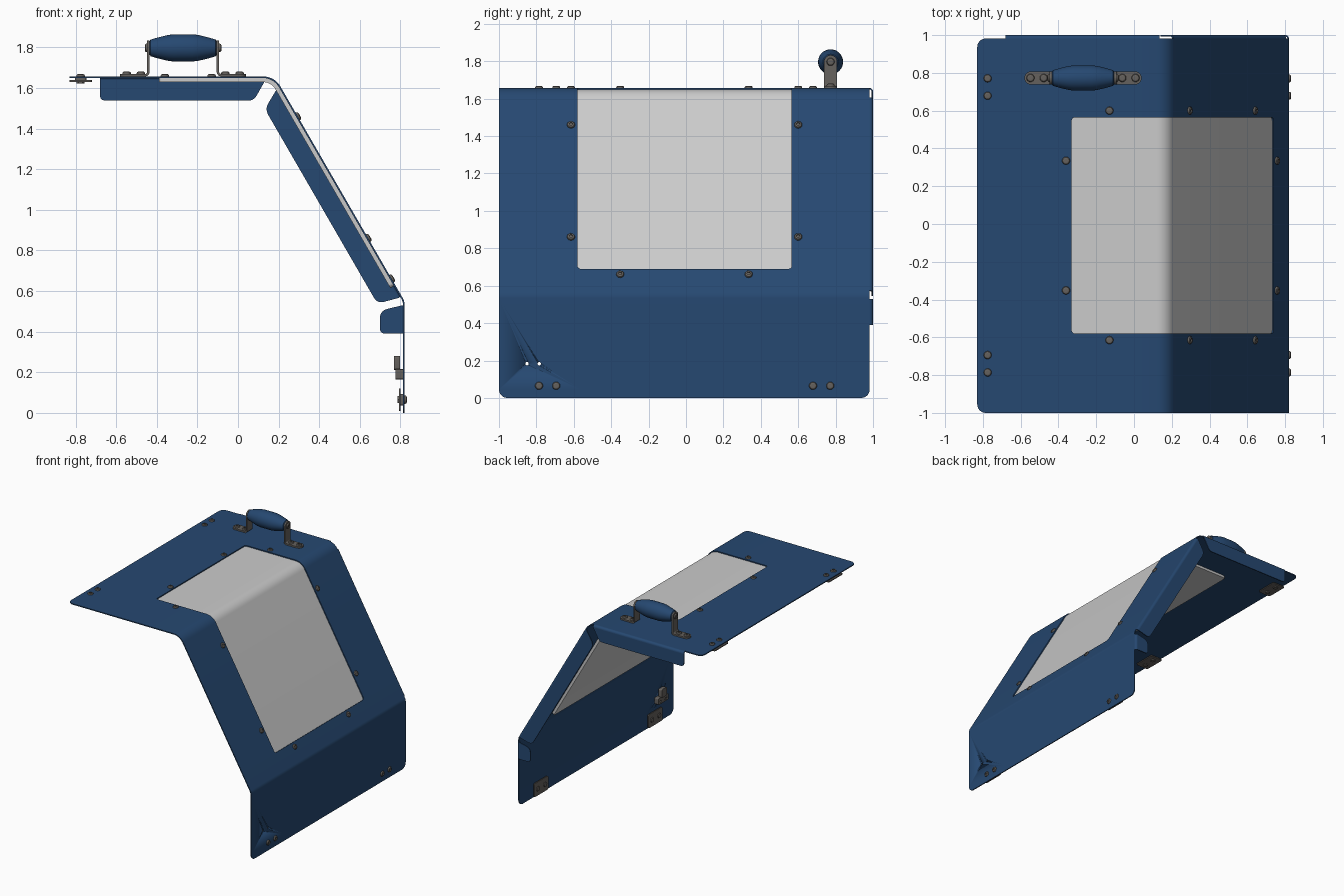
import bpy, bmesh
from math import sin, cos, pi, sqrt, tan, radians
from mathutils import Vector, Matrix

if "Cube" in bpy.data.objects:
    bpy.data.objects.remove(bpy.data.objects["Cube"])

def material(name, col):
    m = bpy.data.materials.new(name)
    m.diffuse_color = col
    m.use_nodes = True
    m.node_tree.nodes["Principled BSDF"].inputs["Base Color"].default_value = m.diffuse_color
    return m

BLUE = material("blue_paint", (0.019, 0.065, 0.165, 1))
METAL = material("dark_steel", (0.13, 0.12, 0.11, 1))
PANE = material("clear_pane", (0.75, 0.75, 0.75, 0.8))

def finish(bm, name, mat):
    bmesh.ops.remove_doubles(bm, verts=bm.verts, dist=1e-5)
    bmesh.ops.recalc_face_normals(bm, faces=bm.faces)
    me = bpy.data.meshes.new(name)
    bm.to_mesh(me)
    bm.free()
    ob = bpy.data.objects.new(name, me)
    bpy.context.collection.objects.link(ob)
    me.materials.append(mat)
    bpy.ops.object.select_all(action='DESELECT')
    ob.select_set(True)
    bpy.context.view_layer.objects.active = ob
    bpy.ops.object.shade_smooth_by_angle(angle=radians(32))
    return ob

def prism(bm, ring0, ring1):
    a, b = [[bm.verts.new(p) for p in r] for r in (ring0, ring1)]
    bm.faces.new(a)
    bm.faces.new(b[::-1])
    for i in range(len(a)):
        j = (i + 1) % len(a)
        bm.faces.new((a[i], a[j], b[j], b[i]))

def rounded(pts, radii, n=5):
    out = []
    for i, (p, r) in enumerate(zip(pts, radii)):
        p, q, s = Vector(p), Vector(pts[i - 1]), Vector(pts[(i + 1) % len(pts)])
        if r == 0:
            out.append(tuple(p))
            continue
        a, b = p + (q - p).normalized() * r, p + (s - p).normalized() * r
        for k in range(n + 1):
            t = k / n
            out.append(tuple(a * (1 - t) ** 2 + p * 2 * t * (1 - t) + b * t * t))
    return out

# Bent path in x-z: maps arc length, y and depth to a point
def bent_path(pts, radii, n=8):
    P = [Vector(p) for p in pts]
    pieces, stations, s, cur = [], [0], 0, P[0]
    for i in range(1, len(P)):
        t = (P[i] - P[i - 1]).normalized()
        last = i == len(P) - 1
        if not last:
            ang = t.angle((P[i + 1] - P[i]).normalized())
            cut = radii[i - 1] * tan(ang / 2)
        end = P[i] if last else P[i] - t * cut
        L = (end - cur).length
        pieces.append((s, s + L, cur.copy(), t, 0))
        s += L
        stations.append(s)
        if not last:
            r = radii[i - 1]
            pieces.append((s, s + r * ang, end.copy(), t, r))
            stations += [s + r * ang * k / n for k in range(1, n + 1)]
            s += r * ang
            cur = P[i] + (P[i + 1] - P[i]).normalized() * cut
    def f(s, y, d):
        for a, b, p, t, r in pieces:
            if s <= b + 1e-7:
                break
        nrm = Vector((t.y, -t.x))
        if r == 0:
            q = p + t * (s - a) + nrm * d
        else:
            w = (s - a) / r
            q = p + nrm * r + (t * sin(w) - nrm * cos(w)) * (r - d)
        return Vector((q.x, y, q.y))
    return f, stations, s

# Rounded plate following a path, with optional rounded opening (s0, s1, y0, y1, r)
def bent_plate(name, path, s0, s1, y0, y1, r, d0, d1, mat, hole=None, xf=None):
    f, st, _ = path
    def corners(a, b, r):
        e = [r * (1 - cos(pi / 2 * k / 6)) for k in range(7)]
        return [a + v for v in e] + [b - v for v in e]
    def inset(s, a, b, r):
        e = max(0, min(s - a, b - s))
        return 0 if e >= r else r - sqrt(max(0, r * r - (r - e) ** 2))
    S = [s for s in st if s0 < s < s1] + corners(s0, s1, r)
    if hole:
        S += corners(hole[0], hole[1], hole[4])
    S = sorted(set(round(s, 6) for s in S))
    bm = bmesh.new()
    rows, counts = [], {}
    for s in S:
        i = inset(s, s0, s1, r)
        ys = [y0 + i, y1 - i]
        if hole:
            h = inset(s, hole[0], hole[1], hole[4])
            ys = [ys[0], hole[2] + h, hole[3] - h, ys[1]]
        rows.append([[bm.verts.new(f(s, y, d)) for d in (d0, d1)] for y in ys])
    for k in range(len(S) - 1):
        for j in range(len(rows[0]) - 1):
            m = (S[k] + S[k + 1]) / 2
            if hole and j == 1 and hole[0] < m < hole[1]:
                continue
            q = [(k, j), (k + 1, j), (k + 1, j + 1), (k, j + 1)]
            for side in (0, 1):
                bm.faces.new([rows[a][b][side] for a, b in q])
            for e in range(4):
                key = tuple(sorted((q[e], q[(e + 1) % 4])))
                counts[key] = counts.get(key, 0) + 1
    for ((a, b), (c, d)), n in counts.items():
        if n == 1:
            bm.faces.new((rows[a][b][0], rows[c][d][0], rows[c][d][1], rows[a][b][1]))
    if xf:
        bm.transform(xf)
    return finish(bm, name, mat)

def lathe(name, prof, pos, axis, mat, seg=20):
    bm = bmesh.new()
    M = Matrix.Translation(pos) @ Vector(axis).to_track_quat('Z', 'Y').to_matrix().to_4x4()
    R = [[bm.verts.new(M @ Vector((r * cos(2 * pi * k / seg), r * sin(2 * pi * k / seg), h)))
          for k in range(seg)] for r, h in prof]
    for a, b in zip(R, R[1:]):
        for k in range(seg):
            j = (k + 1) % seg
            bm.faces.new((a[k], a[j], b[j], b[k]))
    bm.faces.new(R[0])
    bm.faces.new(R[-1])
    return finish(bm, name, mat)

CORNERS = [(-0.83, 1.657), (0.18, 1.657), (0.82, 0.55), (0.82, 0)]
T = 0.008
def flat(i, u, y, d):
    a, b = Vector(CORNERS[i]), Vector(CORNERS[i + 1])
    t = (b - a).normalized()
    q = a + t * u + Vector((t.y, -t.x)) * d
    return Vector((q.x, y, q.y))
def outward(i):
    return flat(i, 0, 0, -1) - flat(i, 0, 0, 0)

# Bent sheet and window pane
sheet = bent_path(CORNERS, [0.1, 0.06])
S2 = 0.9523 + 0.1047 - 0.0577
panel = bent_plate("guard_panel", sheet, 0, sheet[2], -1, 0.982, 0.045, 0, T, BLUE,
                   hole=(0.5, S2 + 1.1166, -0.58, 0.565, 0.018))
bent_plate("window_pane", sheet, 0.44, S2 + 1.188, -0.645, 0.63, 0.02, T, 0.028, PANE)

# Folded side flanges: outline in (distance along, depth)
B = 0.018
FLANGES = [
    ("top", 0, [(0.15, B), (0.965, B), (0.908, 0.12), (0.15, 0.12)], [0, 0, .03, .03]),
    ("slope", 1, [(0.058, B), (1.25, B), (1.222, 0.122), (0.115, 0.122)], [0, 0, .035, .035]),
    ("lower", 2, [(0.022, B), (0.16, B), (0.16, 0.122), (0.047, 0.122)], [0, 0, .03, .04])]
for nm, i, pts, rad in FLANGES:
    bm = bmesh.new()
    o = rounded(pts, rad)
    prism(bm, [flat(i, u, 1 - T, d) for u, d in o], [flat(i, u, 1, d) for u, d in o])
    arc = [pi / 2 * k / 6 for k in range(7)]
    sec = [(1 - B + B * sin(a), B - B * cos(a)) for a in arc]
    sec += [(1 - B + (B - T) * sin(a), B - (B - T) * cos(a)) for a in arc[::-1]]
    prism(bm, *[[flat(i, u, y, d) for y, d in sec] for u in (pts[0][0], pts[1][0])])
    finish(bm, nm + "_side_flange", BLUE)

def slab(name, i, u0, u1, y0, y1, d0, d1, r, mat=METAL):
    bm = bmesh.new()
    o = rounded([(u0, y0), (u1, y0), (u1, y1), (u0, y1)], [r] * 4)
    prism(bm, [flat(i, u, y, d0) for u, y in o], [flat(i, u, y, d1) for u, y in o])
    return finish(bm, name, mat)

# Button head screws with sockets
SCREW = [(0.009, -0.012), (0.009, 0), (0.021, 0), (0.021, 0.004), (0.018, 0.009),
         (0.012, 0.012), (0.009, 0.012), (0.009, 0.005)]
def screw(name, i, u, y, d=0):
    lathe(name, SCREW, flat(i, u, y, d), outward(i), METAL)

for y in (0.60, -0.615):
    screw("window_screw", 0, 0.70, y)
    for u in (0.228, 0.92):
        screw("window_screw", 1, u, y)
for y in (0.335, -0.352):
    screw("window_screw", 0, 0.47, y)
    screw("window_screw", 1, 1.151, y)

# Catch plates along both free edges
for i, u in ((0, 0.055), (2, 0.485)):
    for yc in (0.725, -0.74):
        slab("catch_spacer", i, u - .028, u + .028, yc - .075, yc + .075, T, 0.019, .01)
        slab("catch_plate", i, u - .055, u + .055, yc - .09, yc + .09, 0.019, 0.028, .015)
        for dy in (-0.046, 0.046):
            screw("catch_screw", i, u, yc + dy, 0)
            lathe("catch_nut", [(0.02, 0), (0.02, 0.007)], flat(i, u, yc + dy, 0.028),
                  -outward(i), METAL, 6)

# Latch on the inside of the lower panel, with through holes
base = slab("latch_base", 2, 0.335, 0.385, -0.88, -0.755, T, 0.045, .008)
slab("latch_arm", 2, 0.27, 0.338, -0.85, -0.785, 0.023, 0.053, .012)
for y in (-0.85, -0.785):
    cutter = lathe("hole_cutter", [(0.009, -0.1), (0.009, 0.1)], (0.8, y, 0.183), (1, 0, 0), METAL)
    for ob in (panel, base):
        mod = ob.modifiers.new("hole", 'BOOLEAN')
        mod.operation, mod.object, mod.solver = 'DIFFERENCE', cutter, 'EXACT'
        bpy.context.view_layer.objects.active = ob
        bpy.ops.object.modifier_apply(modifier="hole")
    bpy.data.objects.remove(cutter)

# Handle: two bent straps, bolts and a barrel grip
HX, HY, HZ = -0.27, 0.773, 1.797
strap = bent_path([(HX - 0.165, 1.833), (HX - 0.165, 1.657), (HX - 0.31, 1.657)], [0.022])
flip = Matrix.Translation((2 * HX, 0, 0)) @ Matrix.Scale(-1, 4, (1, 0, 0))
for side, xf in ((-1, None), (1, flip)):
    bent_plate("handle_strap", strap, 0, strap[2], HY - .035, HY + .035, 0.0349, 0, 0.012, METAL, xf=xf)
    for off in (0.278, 0.208):
        screw("handle_screw", 0, HX + side * off + 0.83, HY, -0.012)
    lathe("grip_bolt", SCREW, (HX + side * 0.177, HY, HZ), (side, 0, 0), METAL)
half = [(0.034, .165), (0.041, .16), (0.05, .13), (0.058, .098), (0.064, .072), (0.067, .045)]
lathe("handle_grip", [(r, -h) for r, h in half] + half[::-1], (HX, HY, HZ), (1, 0, 0), BLUE, 32)
